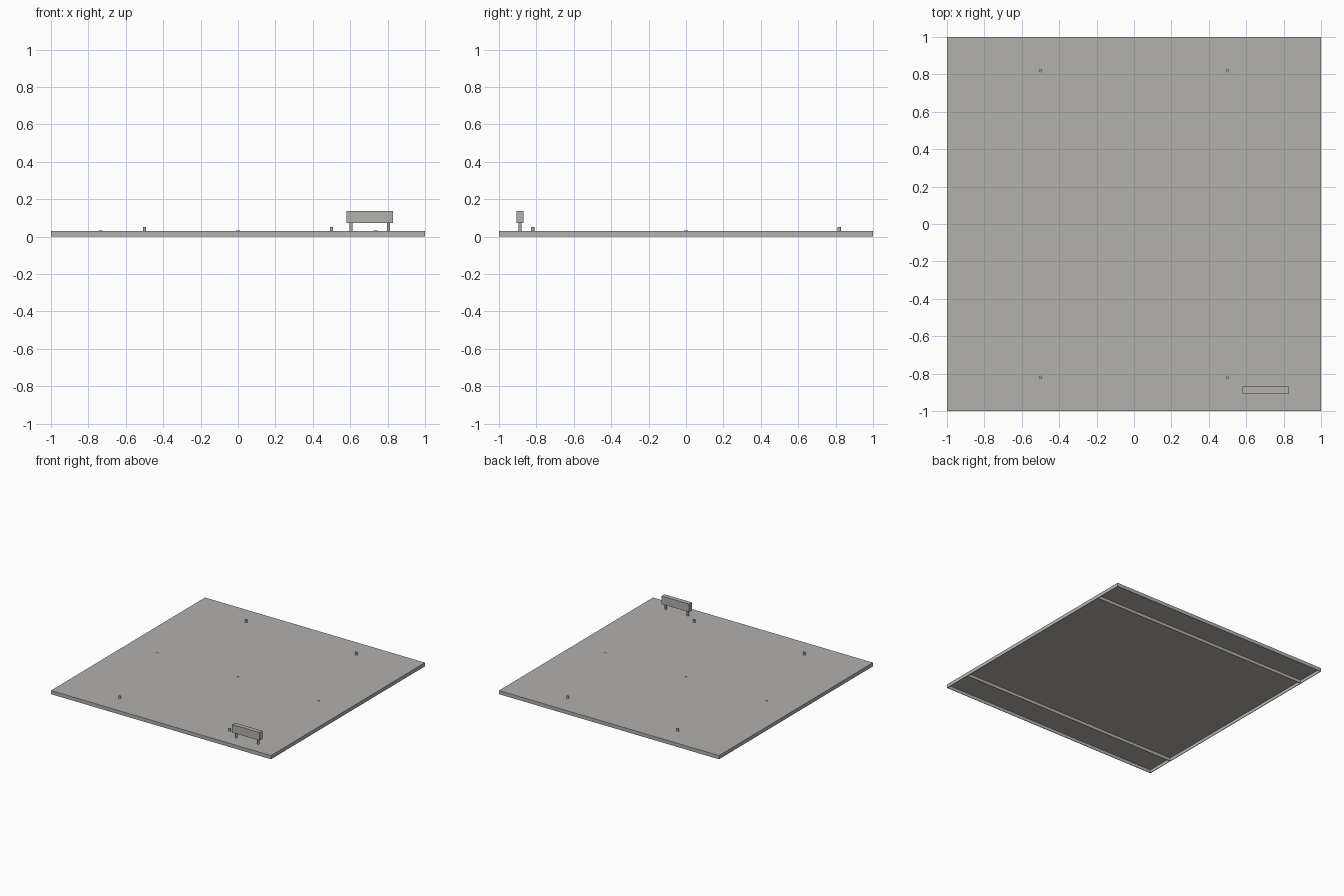
import bpy, bmesh
from mathutils import Matrix

if "Cube" in bpy.data.objects:
    bpy.data.objects.remove(bpy.data.objects["Cube"])

grey = bpy.data.materials.new("warm grey")
grey.diffuse_color = (0.45, 0.44, 0.42, 1)
grey.use_nodes = True
grey.node_tree.nodes["Principled BSDF"].inputs["Base Color"].default_value = grey.diffuse_color


def finish(name, bm):
    mesh = bpy.data.meshes.new(name)
    bm.to_mesh(mesh)
    bm.free()
    mesh.materials.append(grey)
    ob = bpy.data.objects.new(name, mesh)
    bpy.context.collection.objects.link(ob)
    return ob


def box(name, lo, hi):
    bm = bmesh.new()
    size = [b - a for a, b in zip(lo, hi)]
    mid = [(a + b) / 2 for a, b in zip(lo, hi)]
    bmesh.ops.create_cube(bm, size=1, matrix=Matrix.Translation(mid) @ Matrix.Diagonal((*size, 1)))
    return finish(name, bm)


def peg(name, x, y, z0, z1, r):
    bm = bmesh.new()
    bmesh.ops.create_cone(bm, cap_ends=True, segments=12, radius1=r, radius2=r, depth=z1 - z0,
                          matrix=Matrix.Translation((x, y, (z0 + z1) / 2)))
    return finish(name, bm)


TOP, SKIN, WALL = 0.03, 0.004, 0.004

# Thin deck, open underneath
box("deck", (-1, -1, TOP - SKIN), (1, 1, TOP))

# Rim walls and the two cross ribs below the deck
under = TOP - SKIN
for s, side in ((-1, "front"), (1, "back")):
    y = s * (1 - WALL / 2)
    box(side + "_rim", (-1, y - WALL / 2, 0), (1, y + WALL / 2, under))
    y = s * 0.765
    box(side + "_rib", (-1 + WALL, y - WALL / 2, 0), (1 - WALL, y + WALL / 2, under))
for s, side in ((-1, "left"), (1, "right")):
    x = s * (1 - WALL / 2)
    box(side + "_rim", (x - WALL / 2, -1 + WALL, 0), (x + WALL / 2, 1 - WALL, under))

# Corner pegs
for x in (-0.5, 0.5):
    for y in (-0.82, 0.82):
        peg("deck_peg", x, y, TOP, 0.052, 0.009)

# Low studs along the middle
for x in (-0.735, 0, 0.735):
    peg("centre_stud", x, 0, TOP, 0.033, 0.01)

# Raised block on two posts
box("raised_block", (0.58, -0.906, 0.072), (0.83, -0.869, 0.138))
for x in (0.605, 0.805):
    peg("block_post", x, -0.887, TOP, 0.072, 0.008)
